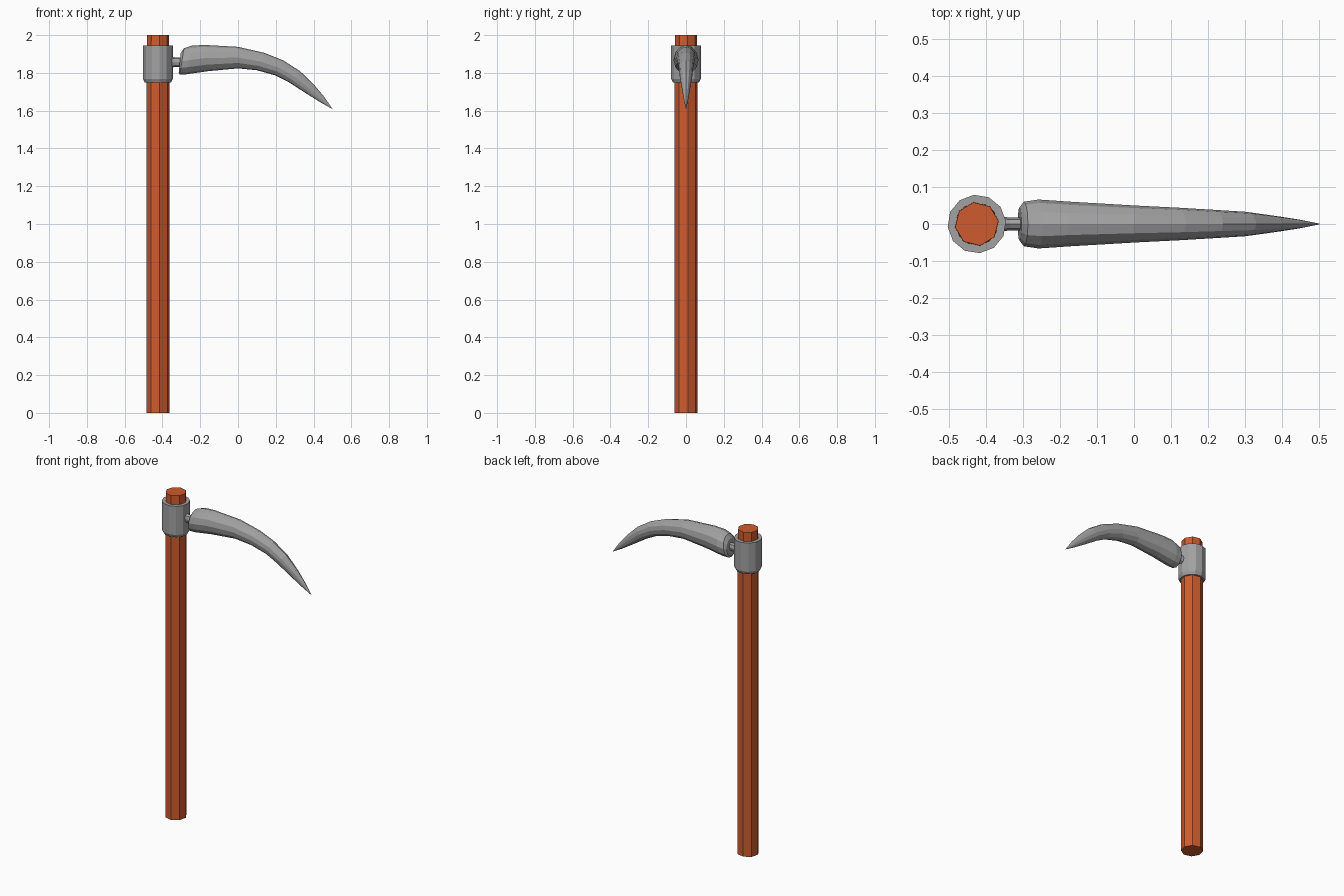
import bpy, bmesh, math
from mathutils import Vector

if "Cube" in bpy.data.objects:
    bpy.data.objects.remove(bpy.data.objects["Cube"])

PX = -0.424  # pole axis


def material(name, rgb):
    m = bpy.data.materials.new(name)
    m.diffuse_color = (*rgb, 1)
    m.use_nodes = True
    m.node_tree.nodes["Principled BSDF"].inputs["Base Color"].default_value = m.diffuse_color
    return m


wood = material("orange wood", (0.62, 0.105, 0.027))
metal = material("grey metal", (0.36, 0.36, 0.36))


def loft(name, rings, mat, cap_start=True, cap_end=True, closed=False):
    """Skin a list of equally sized point rings."""
    bm = bmesh.new()
    rows = [[bm.verts.new(p) for p in r] for r in rings]
    n = len(rows[0])
    pairs = list(zip(rows, rows[1:]))
    if closed:
        pairs.append((rows[-1], rows[0]))
    for a, b in pairs:
        for i in range(n):
            j = (i + 1) % n
            bm.faces.new((a[i], a[j], b[j], b[i]))
    if cap_start and not closed:
        bm.faces.new(rows[0][::-1])
    if cap_end and not closed:
        bm.faces.new(rows[-1])
    bmesh.ops.recalc_face_normals(bm, faces=bm.faces[:])
    me = bpy.data.meshes.new(name)
    bm.to_mesh(me)
    bm.free()
    me.materials.append(mat)
    ob = bpy.data.objects.new(name, me)
    bpy.context.collection.objects.link(ob)
    return ob


def circle(r, z, n, phase=0.0):
    return [Vector((PX + r * math.cos(math.tau * i / n + phase),
                    r * math.sin(math.tau * i / n + phase), z)) for i in range(n)]


# Wooden pole, slightly narrower at the top
loft("pole", [circle(0.062, 0, 8, 0.15), circle(0.062, 1.75, 8, 0.15),
              circle(0.059, 2.0, 8, 0.15)], wood)

# Metal collar with a bevelled lower rim
collar = [(0.057, 1.75), (0.07, 1.75), (0.079, 1.768), (0.079, 1.945), (0.057, 1.945)]
loft("collar", [circle(r, z, 12, 0.1) for r, z in collar], metal, closed=True)

# Short neck joining collar and blade
neck = [(-0.36, 0.021), (-0.335, 0.017), (-0.295, 0.017)]
loft("neck", [[Vector((x, r * math.cos(math.tau * i / 8),
                       1.857 + 1.5 * r * math.sin(math.tau * i / 8)))
               for i in range(8)] for x, r in neck], metal)

# Curved blade: upper edge x, z; lower edge x, z; half width
stations = [
    (-0.303, 1.905, -0.314, 1.802, 0.045),
    (-0.286, 1.930, -0.308, 1.791, 0.060),
    (-0.245, 1.944, -0.270, 1.793, 0.066),
    (-0.180, 1.948, -0.160, 1.809, 0.060),
    (0.000, 1.938, 0.000, 1.824, 0.050),
    (0.140, 1.906, 0.100, 1.814, 0.044),
    (0.240, 1.866, 0.200, 1.786, 0.038),
    (0.330, 1.808, 0.270, 1.750, 0.033),
    (0.400, 1.740, 0.360, 1.692, 0.022),
    (0.455, 1.675, 0.435, 1.645, 0.012),
    (0.500, 1.610, 0.499, 1.609, 0.001),
]
rings = []
for ux, uz, lx, lz, w in stations:
    top, low = Vector((ux, 0, uz)), Vector((lx, 0, lz))
    mid, half = (top + low) / 2, (top - low) / 2
    rings.append([mid + half * math.cos(math.tau * i / 12)
                  + Vector((0, w * math.sin(math.tau * i / 12), 0)) for i in range(12)])
loft("blade", rings, metal)
